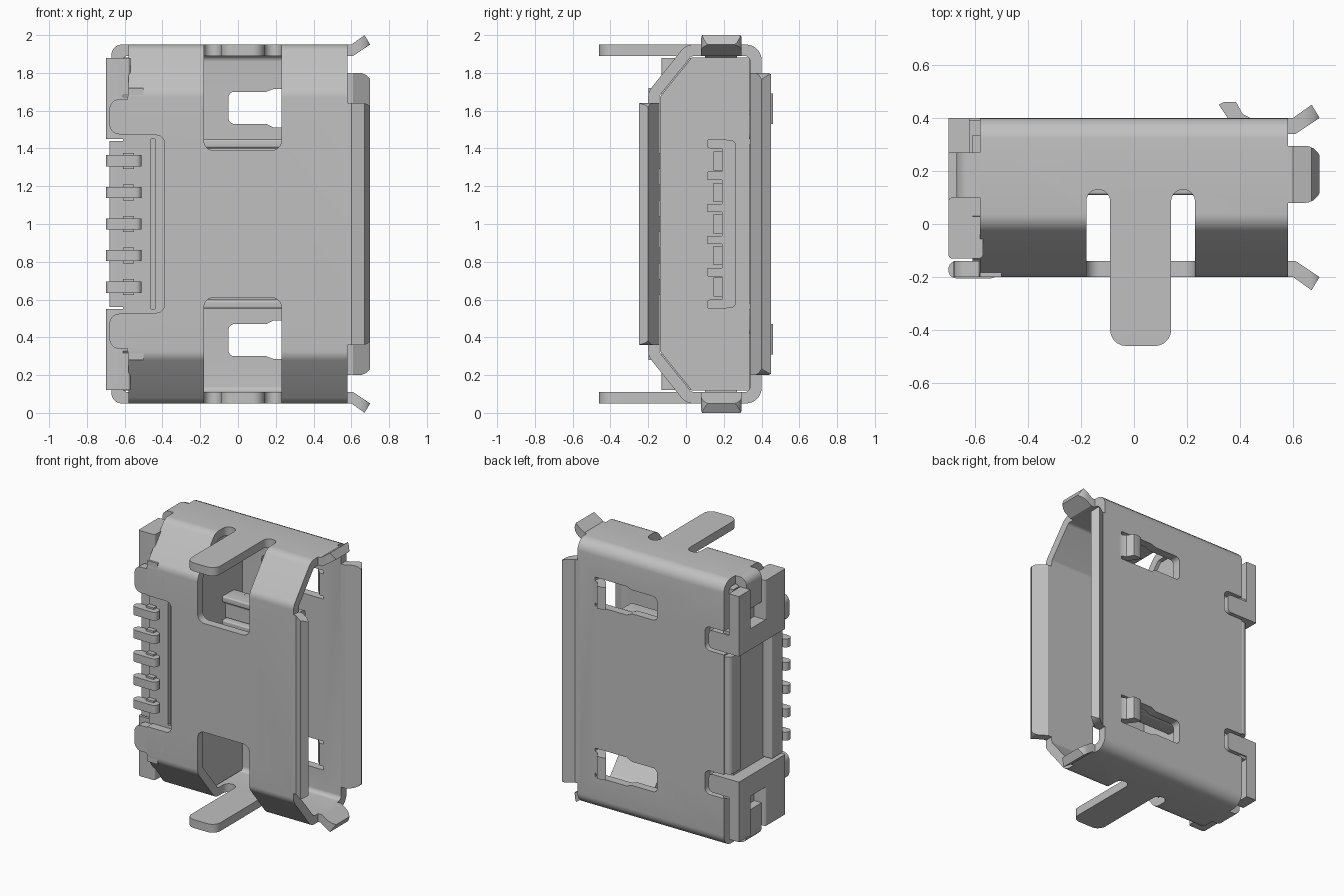
import bpy, bmesh, math
from mathutils import Vector

cube = bpy.data.objects.get("Cube")
if cube:
    bpy.data.objects.remove(cube, do_unlink=True)

metal = bpy.data.materials.new("light_grey")
metal.use_nodes = True
GREY = (0.53, 0.53, 0.53, 1)
metal.diffuse_color = GREY
metal.node_tree.nodes["Principled BSDF"].inputs["Base Color"].default_value = GREY

MID = 1.0   # height of the mirror plane; heights below are measured from it


def rounded(pts, r, steps=5):
    """Round the corners of a closed outline; r is one radius or one per corner."""
    radii = r if isinstance(r, (list, tuple)) else [r] * len(pts)
    out = []
    for i, p in enumerate(pts):
        p = Vector(p)
        a, b = Vector(pts[i - 1]) - p, Vector(pts[(i + 1) % len(pts)]) - p
        if radii[i] <= 0:
            out.append(p)
            continue
        half = a.angle(b) / 2
        t = min(radii[i] / math.tan(half), a.length * 0.49, b.length * 0.49)
        p0, p2 = p + a.normalized() * t, p + b.normalized() * t
        centre = p + (a.normalized() + b.normalized()).normalized() * (t / math.cos(half))
        rad = (p0 - centre).length
        for k in range(steps + 1):
            d = (p0 - centre).lerp(p2 - centre, k / steps)
            out.append(centre + d.normalized() * rad)
    return out


def rect(u0, u1, v0, v1, r=0):
    return rounded([(u0, v0), (u1, v0), (u1, v1), (u0, v1)], r)


def prism(name, pts, axis, lo, hi, flip=False):
    """Extrude an outline along an axis; flip mirrors it top to bottom."""
    def place(p, d):
        x, y, w = {"x": (d, p[0], p[1]), "y": (p[0], d, p[1]), "z": (p[0], p[1], d)}[axis]
        return (x, y, MID + (-w if flip else w))
    bm = bmesh.new()
    a = [bm.verts.new(place(p, lo)) for p in pts]
    b = [bm.verts.new(place(p, hi)) for p in pts]
    bm.faces.new(a)
    bm.faces.new(b)
    for i in range(len(pts)):
        j = (i + 1) % len(pts)
        bm.faces.new((a[i], a[j], b[j], b[i]))
    bmesh.ops.recalc_face_normals(bm, faces=bm.faces)
    mesh = bpy.data.meshes.new(name)
    bm.to_mesh(mesh)
    bm.free()
    mesh.materials.append(metal)
    obj = bpy.data.objects.new(name, mesh)
    bpy.context.collection.objects.link(obj)
    return obj


def box(name, x, y, w, flip=False, r=0):
    return prism(name, rect(*x, *y, r), "z", *w, flip)


def combine(obj, other, op="DIFFERENCE"):
    other.hide_render = True
    mod = obj.modifiers.new("cut", "BOOLEAN")
    mod.operation, mod.solver, mod.object = op, "EXACT", other
    bpy.context.view_layer.objects.active = obj
    bpy.ops.object.modifier_apply(modifier=mod.name)
    bpy.data.objects.remove(other, do_unlink=True)


def mirrored(upper):
    return upper + [(y, -w) for y, w in reversed(upper)]


# Sheet metal shell: chamfered tube running left to right
outer = rounded(mirrored([(-.2, .70), (0, .95), (.4, .95)]), [.08, .08, .08, .08, .08, .08])
inner_pts = mirrored([(-.14, .68), (.03, .89), (.34, .89)])
shell = prism("shell", outer, "x", -.58, .58)
combine(shell, prism("bore", rounded(inner_pts, .03), "x", -1, 1))

# Front notch above the pins
combine(shell, prism("notch", rect(-.8, -.39, -.47, .47, .04), "y", -.3, 0))

latch_hole = [(-.05, .53), (.15, .53), (.19, .51), (.44, .51),
              (.44, .715), (.19, .715), (.15, .70), (-.05, .70)]
for flip in (False, True):
    # Front window, leg slots, latch hole and rear notch
    combine(shell, prism("window", rect(-.18, .23, .39, 1.3, .05), "y", -1, .05, flip))
    for x in ((-.18, -.09), (.14, .23)):
        combine(shell, box("slot", x, (-.3, .13), (.7, 1.2), flip, .044))
    combine(shell, prism("latch_hole", rounded(latch_hole, [.03, 0, 0, 0, 0, 0, 0, .03]),
                         "y", .3, .5, flip))
    combine(shell, prism("rear_notch", rect(-.8, -.43, .43, .60, .04), "y", .3, .5, flip))

# Insulating body filling the closed end
body = prism("insulator_body", [(y * .985, w * .99) for y, w in inner_pts], "x", -.61, -.2)
combine(body, box("groove", (-.46, -.44), (-.3, -.09), (-.45, .45)))
box("pin_support", (-.68, -.6), (-.13, 0), (-.44, .44), r=.01)

# Rear plate edge curled round the body
box("rear_curl", (-.63, -.56), (.26, .398), (-.42, .42), r=.05)

# Tongue with ribs and contact strips
prism("tongue", rect(.19, .265, -.445, .445, .03), "x", -.25, .35)
for side in (-1, 1):
    prism("tongue_rail", rect(.11, .25, .40, .445, .02), "x", -.25, .35, side < 0)
for i in range(6):
    w = -.425 + i * .17
    prism("tongue_rib", rect(.11, .22, w - .022, w + .022, .01), "x", -.25, .35)
for i in range(5):
    w = (i - 2) * .167
    prism("contact", rect(.145, .2, w - .05, w + .05), "x", -.25, .32)
    # Solder pins
    box("pin", (-.70, -.51), (-.205, -.14), (w - .03, w + .03), r=.03)
    box("pin_root", (-.61, -.55), (-.17, -.1), (w - .043, w + .043))

# Flared lips round the open end
front_lip = prism("front_lip", [(.56, -.2), (.6, -.2), (.67, -.25), (.70, -.2),
                                (.61, -.14), (.56, -.14)], "z", -.64, .64)
combine(front_lip, prism("trim", rect(.4, .71, -.64, .64, .05), "y", -.4, 0), "INTERSECT")
back_lip = prism("back_lip", [(.56, .4), (.6, .4), (.67, .45), (.70, .4),
                              (.61, .34), (.56, .34)], "z", -.8, .8)
combine(back_lip, prism("trim", rect(.4, .71, -.8, .8, .07), "y", .2, .6), "INTERSECT")

for flip in (False, True):
    lip = prism("end_lip", [(.56, .89), (.61, .89), (.70, .95), (.67, 1.0),
                            (.60, .95), (.56, .95)], "y", .08, .295, flip)
    combine(lip, box("trim", (.4, .705), (.08, .295), (.7, 1.2), flip, .06), "INTERSECT")

    # Mounting leg
    prism("mounting_leg", rounded([(-.09, -.46), (.14, -.46), (.14, .05), (-.09, .05)],
                                  [.06, .06, 0, 0]), "z", .89, .95, flip)

    # Spring latch rising out of the rear hole
    prism("spring_latch", [(.46, .34), (.46, .40), (.44, .40), (.41, .415), (.385, .46),
                           (.34, .46), (.32, .45), (.36, .39), (.41, .34)],
          "z", .53, .69, flip)

    # Front retaining tab
    prism("front_tab", rect(-.68, -.45, .475, .66, .05), "y", -.2, -.14, flip)
    prism("front_tab_web", [(-.59, .6), (-.5, .6), (-.5, .72), (-.58, .72)],
          "y", -.199, -.14, flip)

    # Bent tab at the end plate
    prism("end_tab", rounded([(-.56, .95), (-.67, .95), (-.67, .72), (-.61, .72),
                              (-.61, .89), (-.56, .89)], [0, .09, 0, 0, .03, 0]),
          "y", .1, .27, flip)

    # Insulator foot: column, low block and arm reaching into the rear notch
    box("foot_column", (-.70, -.57), (-.13, .1), (.45, .88), flip, .015)
    box("foot_block", (-.70, -.57), (.08, .39), (.45, .6), flip)
    box("foot_post", (-.70, -.62), (.27, .4), (.45, .88), flip)
    prism("foot_arm", rect(-.70, -.46, .45, .58, .03), "y", .33, .40, flip)

# Smooth the bends, keep the edges sharp
for obj in bpy.context.collection.objects:
    obj.select_set(obj.type == "MESH" and metal.name in obj.data.materials)
bpy.context.view_layer.objects.active = shell
bpy.ops.object.shade_smooth_by_angle(angle=math.radians(32))
